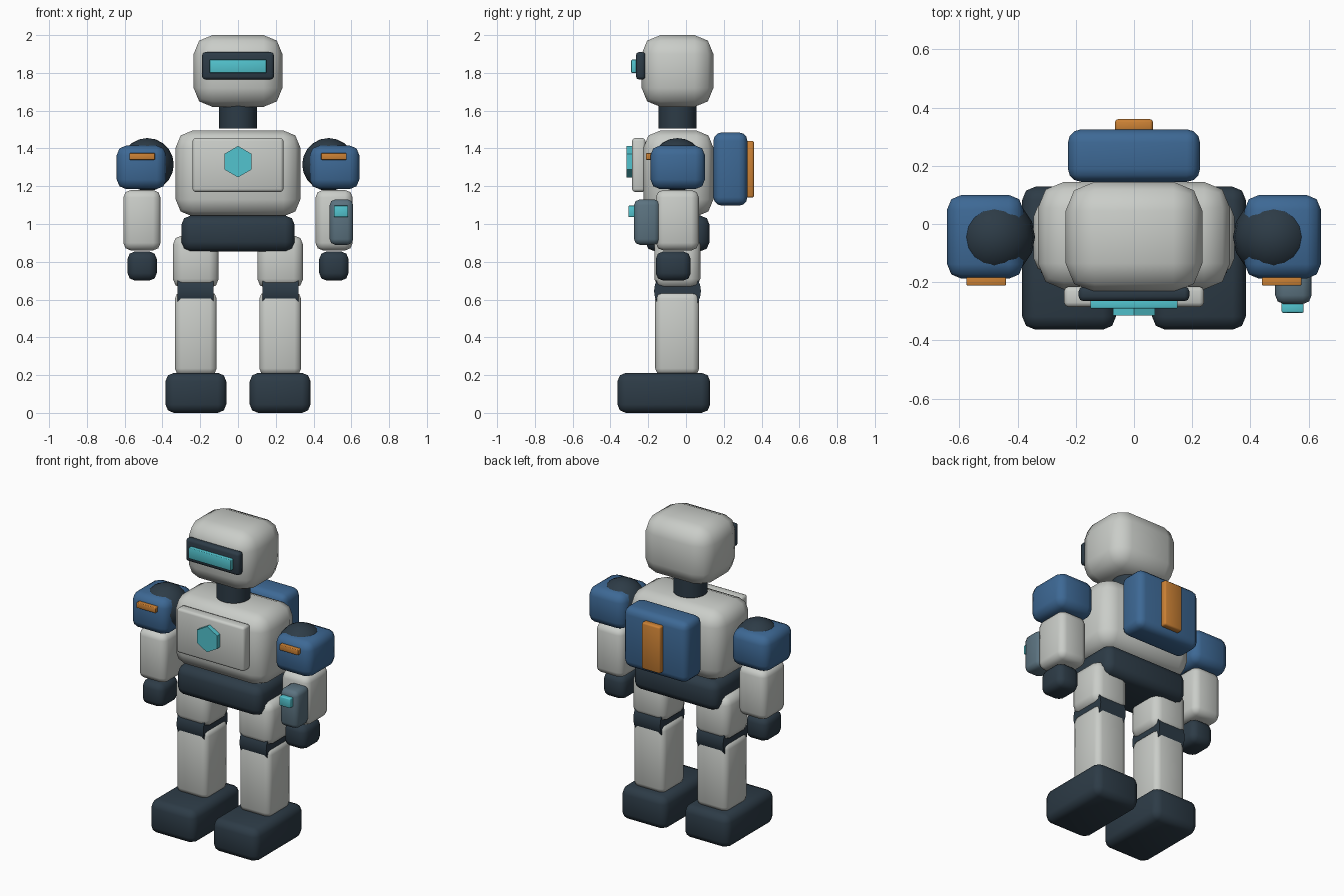
import bpy
import math

default_cube = bpy.data.objects.get("Cube")
if default_cube:
    bpy.data.objects.remove(default_cube, do_unlink=True)


def make_material(name, rgb):
    mat = bpy.data.materials.new(name)
    mat.use_nodes = True
    color = (*rgb, 1.0)
    mat.diffuse_color = color
    mat.node_tree.nodes["Principled BSDF"].inputs["Base Color"].default_value = color
    return mat


SHELL = make_material("light grey shell", (0.59, 0.61, 0.58))
DARK = make_material("dark navy", (0.026, 0.044, 0.062))
BLUE = make_material("blue armour", (0.047, 0.14, 0.30))
CYAN = make_material("cyan glow", (0.085, 0.55, 0.62))
ORANGE = make_material("orange trim", (0.60, 0.22, 0.035))
SLATE = make_material("slate grey", (0.105, 0.17, 0.215))

MID_Y = -0.045  # depth of the body's centre line


def finish(name, mat, angle=40):
    obj = bpy.context.object
    obj.name = obj.data.name = name
    obj.data.materials.append(mat)
    bpy.ops.object.shade_smooth_by_angle(angle=math.radians(angle))
    return obj


def box(name, mat, x, y, z, bevel, segments=2):
    """Rounded box spanning the given (min, max) ranges."""
    spans = (x, y, z)
    bpy.ops.mesh.primitive_cube_add(size=1, location=[sum(s) / 2 for s in spans])
    bpy.context.object.scale = [s[1] - s[0] for s in spans]
    bpy.ops.object.transform_apply(location=False, rotation=False, scale=True)
    mod = bpy.context.object.modifiers.new("Rounded edges", "BEVEL")
    mod.width = bevel
    mod.segments = segments
    bpy.ops.object.modifier_apply(modifier=mod.name)
    return finish(name, mat, 50)


def cylinder(name, mat, radius, depth, location, rotation=(0, 0, 0), sides=24):
    bpy.ops.mesh.primitive_cylinder_add(
        vertices=sides, radius=radius, depth=depth, location=location, rotation=rotation)
    return finish(name, mat)


def centred(half):
    return (-half, half)


# Head and visor
box("head", SHELL, centred(0.235), (-0.235, 0.145), (1.62, 2.0), 0.1)
box("visor_frame", DARK, centred(0.19), (-0.265, -0.215), (1.765, 1.91), 0.016)
box("visor_glass", CYAN, centred(0.15), (-0.29, -0.255), (1.80, 1.87), 0.004)
cylinder("neck", DARK, 0.1, 0.14, (0, MID_Y, 1.575))

# Torso, chest plate and emblem
box("torso", SHELL, centred(0.33), (-0.225, 0.145), (1.04, 1.495), 0.09)
box("chest_plate", SHELL, centred(0.24), (-0.285, -0.215), (1.17, 1.455), 0.015)
cylinder("chest_emblem", CYAN, 0.083, 0.04, (0, -0.295, 1.33),
         (math.pi / 2, 0, 0), sides=6)
box("pelvis", DARK, centred(0.30), (-0.215, 0.125), (0.855, 1.045), 0.05)

# Backpack
box("backpack", BLUE, centred(0.227), (0.145, 0.325), (1.097, 1.485), 0.045, 3)
box("backpack_stripe", ORANGE, centred(0.065), (0.315, 0.36), (1.14, 1.44), 0.01)

# Paired arms and legs
for side, prefix in ((1, "left"), (-1, "right")):
    def part(name, mat, x, y, z, bevel):
        span = tuple(sorted(side * v for v in x))
        return box(f"{prefix}_{name}", mat, span, y, z, bevel)

    bpy.ops.mesh.primitive_uv_sphere_add(
        segments=16, ring_count=10, radius=0.14, location=(side * 0.48, MID_Y, 1.315))
    finish(f"{prefix}_shoulder_joint", DARK)
    part("shoulder_pad", BLUE, (0.38, 0.642), (-0.188, 0.1), (1.185, 1.415), 0.05)
    part("shoulder_trim", ORANGE, (0.44, 0.575), (-0.212, -0.18), (1.34, 1.375), 0.004)
    part("forearm", SHELL, (0.41, 0.607), (-0.16, 0.068), (0.86, 1.18), 0.04)
    part("hand", DARK, (0.43, 0.585), (-0.16, 0.025), (0.7, 0.855), 0.04)

    part("thigh", SHELL, (0.102, 0.345), (-0.168, 0.076), (0.66, 0.94), 0.05)
    cylinder(f"{prefix}_knee", DARK, 0.124, 0.19, (side * 0.224, MID_Y, 0.645),
             (0, math.pi / 2, 0))
    part("shin", SHELL, (0.113, 0.334), (-0.163, 0.07), (0.2, 0.64), 0.035)
    part("foot", DARK, (0.062, 0.384), (-0.363, 0.128), (0.0, 0.212), 0.045)

# Gadget worn on the left forearm
box("wrist_gadget", SLATE, (0.485, 0.61), (-0.275, -0.138), (0.89, 1.13), 0.03)
box("gadget_screen", CYAN, (0.507, 0.583), (-0.305, -0.265), (1.037, 1.097), 0.005)
